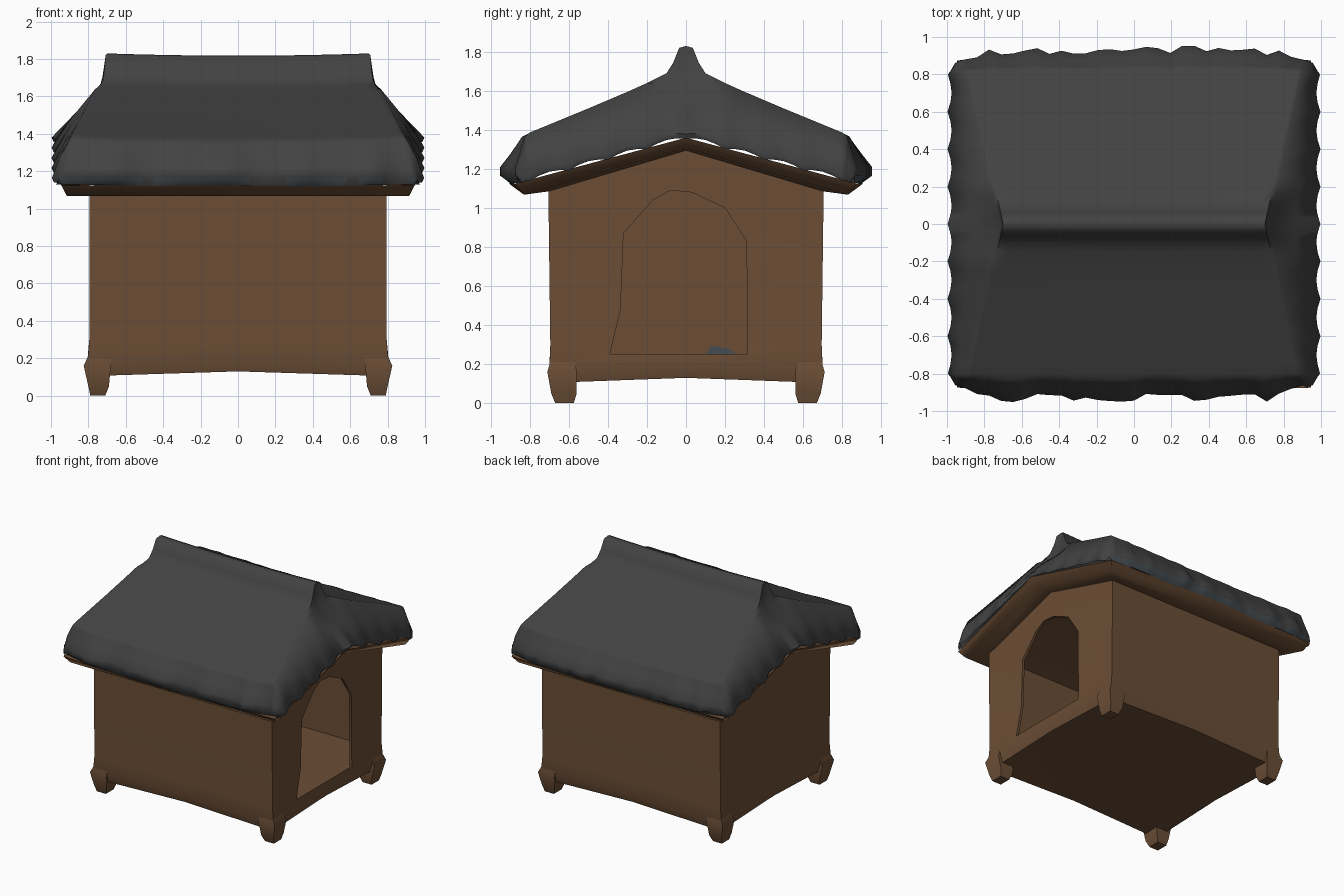
import bpy, bmesh, math, random

if "Cube" in bpy.data.objects:
    bpy.data.objects.remove(bpy.data.objects["Cube"])

random.seed(4)


def material(name, rgb):
    m = bpy.data.materials.new(name)
    m.diffuse_color = (*rgb, 1)
    m.use_nodes = True
    m.node_tree.nodes["Principled BSDF"].inputs["Base Color"].default_value = m.diffuse_color
    return m


BROWN = material("brown wood", (0.147, 0.075, 0.036))
GREY = material("dark grey roofing", (0.055, 0.055, 0.055))
SLATE = material("blue grey slate", (0.06, 0.073, 0.082))


def make(name, verts, faces, mats):
    me = bpy.data.meshes.new(name)
    me.from_pydata(verts, [], faces)
    bm = bmesh.new()
    bm.from_mesh(me)
    bmesh.ops.recalc_face_normals(bm, faces=bm.faces)
    bm.to_mesh(me)
    bm.free()
    for m in mats:
        me.materials.append(m)
    ob = bpy.data.objects.new(name, me)
    bpy.context.collection.objects.link(ob)
    return ob


def loft(name, rings, mat=BROWN):
    """Skin a stack of equal-length rings and cap both ends."""
    n = len(rings[0])
    verts = [p for r in rings for p in r]
    faces = [(k * n + i, k * n + (i + 1) % n, (k + 1) * n + (i + 1) % n, (k + 1) * n + i)
             for k in range(len(rings) - 1) for i in range(n)]
    faces += [tuple(range(n)), tuple(range((len(rings) - 1) * n, len(rings) * n))]
    return make(name, verts, faces, [mat])


def extrude_x(name, profile, x0, x1, mat=BROWN):
    return loft(name, [[(x, y, z) for y, z in profile] for x in (x0, x1)], mat)


def select_only(ob):
    bpy.ops.object.select_all(action='DESELECT')
    ob.select_set(True)
    bpy.context.view_layer.objects.active = ob


def smooth(ob, deg):
    select_only(ob)
    bpy.ops.object.shade_smooth_by_angle(angle=math.radians(deg))


def cut(ob, cutter):
    mod = ob.modifiers.new("cut", 'BOOLEAN')
    mod.operation, mod.solver, mod.object = 'DIFFERENCE', 'EXACT', cutter
    select_only(ob)
    bpy.ops.object.modifier_apply(modifier=mod.name)
    bpy.data.objects.remove(cutter)


# House body: eight-point rings rising into the soffit and the flared roof board
def ring(hx, hy, z, lift=0.0, gable=0.0, bow=0.0):
    """bow pushes the middle of each side out past the corners"""
    mx, my, mz = hx + bow, hy + bow, z + lift
    return [(-hx, -hy, z), (0, -my, mz), (hx, -hy, z), (mx, 0, mz + gable),
            (hx, hy, z), (0, my, mz), (-hx, hy, z), (-mx, 0, mz + gable)]


body_rings = [ring(0.785, 0.68, 0.105, 0.025), ring(0.805, 0.70, 0.17, 0.02),
              ring(0.795, 0.695, 0.30), ring(0.795, 0.705, 1.085, 0, 0.21),
              ring(0.915, 0.83, 1.068, 0, 0.24), ring(0.945, 0.875, 1.125, 0, 0.235, 0.032)]
n, levels = 8, len(body_rings)
verts = [p for r in body_rings for p in r]
faces = [(k * n + i, k * n + (i + 1) % n, (k + 1) * n + (i + 1) % n, (k + 1) * n + i)
         for k in range(levels - 1) for i in range(n)]
t = (levels - 1) * n
faces += [(t, t + 1, t + 2, t + 3, t + 7), (t + 7, t + 3, t + 4, t + 5, t + 6),
          (0, 1, 7), (1, 2, 3), (3, 4, 5), (5, 6, 7), (1, 3, 5, 7)]
body = make("house_body", verts, faces, [BROWN])

# Hollow room and arched doorway on the right side
cut(body, extrude_x("room_cutter", [(-0.67, 0.25), (0.67, 0.25), (0.67, 1.06),
                                    (0, 1.27), (-0.67, 1.06)], -0.77, 0.775))
door = [(-0.39, 0.252), (-0.335, 0.48), (-0.32, 0.87), (-0.17, 1.04), (-0.08, 1.09),
        (0.03, 1.08), (0.20, 1.0), (0.31, 0.83), (0.315, 0.252)]
cut(body, extrude_x("door_cutter", door, 0.6, 0.9))
# The roofing closes the top, so drop the hidden cap
bm = bmesh.new()
bm.from_mesh(body.data)
cap = [f for f in bm.faces if f.normal.z > 0.8 and f.calc_center_median().z > 1.11]
bmesh.ops.delete(bm, geom=cap, context='FACES')
bm.to_mesh(body.data)
bm.free()
smooth(body, 60)


# Corner feet
def rect(x0, x1, y0, y1, z):
    return [(x0, y0, z), (x1, y0, z), (x1, y1, z), (x0, y1, z)]


for sx, a in ((-1, "left"), (1, "right")):
    for sy, b in ((-1, "front"), (1, "back")):
        steps = [(0.71, 0.79, 0.575, 0.67, 0), (0.69, 0.80, 0.56, 0.69, 0.05),
                 (0.68, 0.825, 0.56, 0.71, 0.16), (0.68, 0.793, 0.57, 0.69, 0.23)]
        foot = loft(f"{b}_{a}_foot", [rect(sx * l[0], sx * l[1], sy * l[2], sy * l[3], l[4])
                                      for l in steps])
        smooth(foot, 60)

# Roofing: a sheet swept over the ridge, falling away at both gable ends
PROFILE = [(0, 1.83), (0.035, 1.82), (0.065, 1.745), (0.10, 1.69), (0.20, 1.64),
           (0.30, 1.595), (0.50, 1.51), (0.84, 1.37), (0.90, 1.275), (0.95, 1.21)]


def top_z(y):
    y = abs(y)
    for (y0, z0), (y1, z1) in zip(PROFILE, PROFILE[1:]):
        if y <= y1:
            return z0 + (z1 - z0) * (y - y0) / (y1 - y0)
    return PROFILE[-1][1]


half = sorted({p[0] for p in PROFILE} | {round(0.15 + 0.05 * i, 2) for i in range(15)})
rows = [(y, top_z(y)) for y in [-v for v in reversed(half) if v > 0] + half]
under = [(0.95, 1.165), (0.89, 1.13)]                   # eaves tuck under
rows = [(-y, z) for y, z in reversed(under)] + rows + under
spans = [i / 14 for i in range(-14, 15)]
rag = {(s, i): random.uniform(-0.005, 0.045) for s in (-1, 1) for i in range(len(spans))}

verts = []
for y, z in rows:
    ay, s = abs(y), (-1 if y < 0 else 1)
    crease = 0.70 + 0.215 * ay
    wave = abs(math.sin(math.pi * y / 0.2))             # scalloped gable edge
    xe = 0.975 + 0.022 * (1 - wave) if ay < 0.8 else 0.995 - 0.25 * (ay - 0.8)
    ze = 1.365 - 0.27 * ay + 0.02 * wave
    if ay > 0.85:
        ze = 1.14
    edge = max(0, (ay - 0.8) / 0.15)
    ends = [(xe - 0.012, min(ze - 0.01, z)), (xe, min(ze + 0.015, z)),
            (0.5 * (crease + xe) + 0.02, min(0.5 * (min(z, 1.64) + ze) + 0.01, z)),
            (crease + 0.02, min(z, 1.64))]

    def chamfer(x):
        return 0.10 * edge * max(0, (abs(x) - 0.70) / 0.28) ** 1.3

    line = [(-x, y - s * chamfer(x), zz) for x, zz in ends]
    for i, u in enumerate(spans):
        x = u * crease
        sag = 0.012 * (1 - u * u) * (ay < 0.9)          # ridge dips mid-length
        line.append((x, y - s * (rag[s, i] * edge * (z > 1.14) + chamfer(x)), z - sag))
    line += [(x, y - s * chamfer(x), zz) for x, zz in reversed(ends)]
    verts += line
w = len(spans) + 8
faces = [(r * w + c, r * w + c + 1, (r + 1) * w + c + 1, (r + 1) * w + c)
         for r in range(len(rows) - 1) for c in range(w - 1)]
roof = make("roofing", verts, faces, [GREY, SLATE])
if sum(p.normal.z for p in roof.data.polygons) < 0:
    roof.data.flip_normals()
for p in roof.data.polygons:
    p.material_index = 1 if p.normal.z < -0.5 else 0
smooth(roof, 65)

# Small slate scrap low on the room's back wall
extrude_x("slate_scrap", [(0.10, 0.25), (0.26, 0.25), (0.22, 0.28), (0.13, 0.295)],
          -0.771, -0.763, SLATE)
